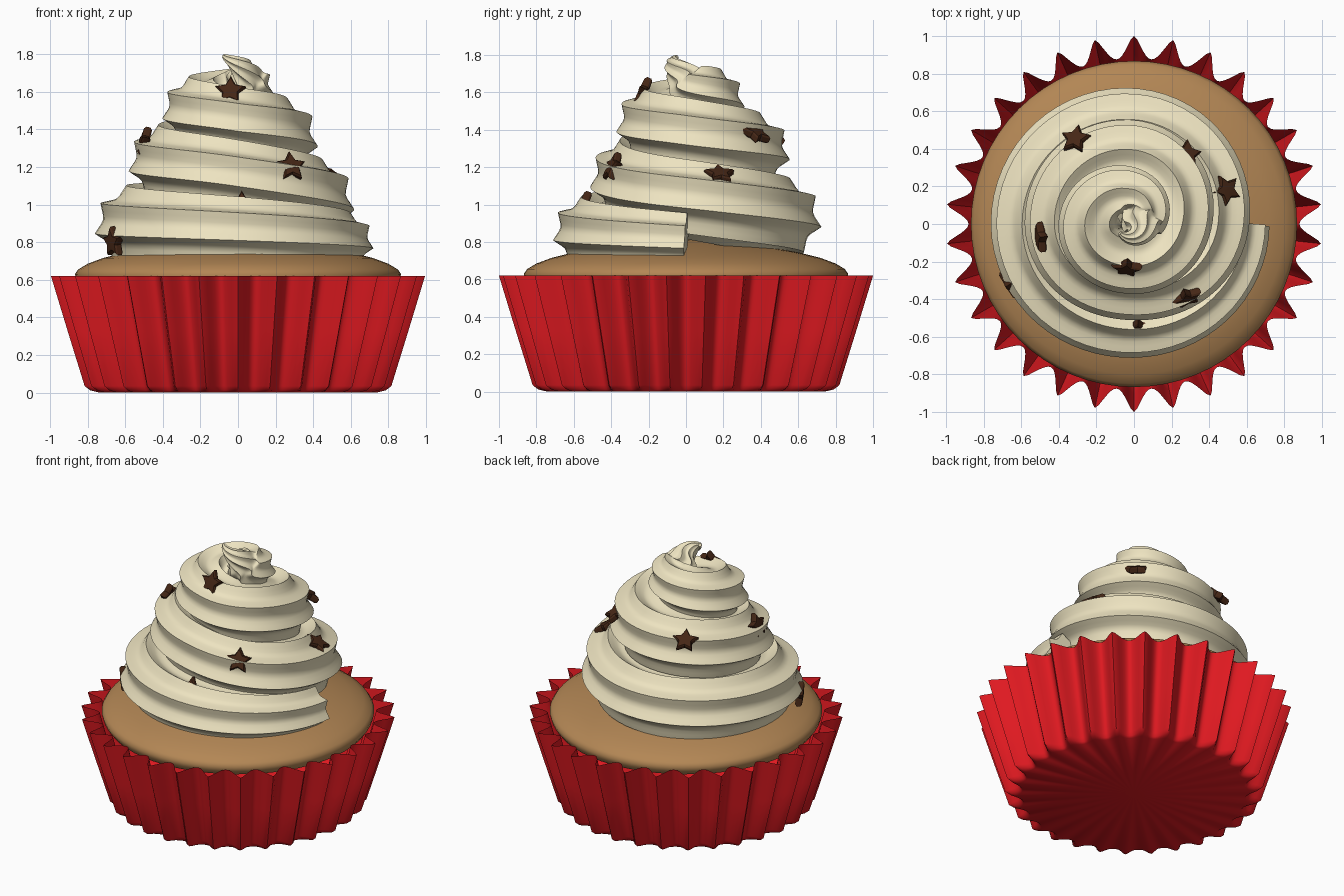
import bpy, bmesh
from math import sin, cos, pi, radians, sqrt
from mathutils import Vector

if "Cube" in bpy.data.objects:
    bpy.data.objects.remove(bpy.data.objects["Cube"])


def material(name, color):
    m = bpy.data.materials.new(name)
    m.diffuse_color = (*color, 1)
    m.use_nodes = True
    m.node_tree.nodes["Principled BSDF"].inputs["Base Color"].default_value = m.diffuse_color
    return m


def make_object(name, verts, faces, mat, angle):
    me = bpy.data.meshes.new(name)
    me.from_pydata(verts, [], faces)
    bm = bmesh.new()
    bm.from_mesh(me)
    bmesh.ops.recalc_face_normals(bm, faces=bm.faces)
    bm.to_mesh(me)
    bm.free()
    me.materials.append(mat)
    ob = bpy.data.objects.new(name, me)
    bpy.context.collection.objects.link(ob)
    bpy.ops.object.select_all(action='DESELECT')
    ob.select_set(True)
    bpy.context.view_layer.objects.active = ob
    bpy.ops.object.shade_smooth_by_angle(angle=radians(angle))
    return ob


def skin(rings, cap_start=None, cap_end=None):
    """Bridge closed rings; optional centre points close the ends."""
    n = len(rings[0])
    verts = [v for r in rings for v in r]
    faces = [(k * n + i, k * n + (i + 1) % n, (k + 1) * n + (i + 1) % n, (k + 1) * n + i)
             for k in range(len(rings) - 1) for i in range(n)]
    for point, base in ((cap_start, 0), (cap_end, (len(rings) - 1) * n)):
        if point is not None:
            verts.append(point)
            c = len(verts) - 1
            faces += [(base + i, base + (i + 1) % n, c) for i in range(n)]
    return verts, faces


red = material("red_paper", (0.75, 0.01, 0.015))
brown = material("sponge", (0.45, 0.24, 0.09))
cream = material("cream", (0.85, 0.77, 0.53))
choc = material("chocolate", (0.06, 0.02, 0.008))

# Pleated paper cup: 30 pleats, (outer radius, pleat depth, z)
PLEATS, STEPS = 30, 12


def pleat_ring(outer, depth, z):
    ring = []
    for i in range(PLEATS * STEPS):
        a = 2 * pi * i / (PLEATS * STEPS)
        w = (sqrt(cos(PLEATS / 2 * a) ** 2 + 0.03) - 0.173) / 0.842
        r = outer - depth * w
        ring.append((r * cos(a), r * sin(a), z))
    return ring


cup = [pleat_ring(*p) for p in
       ((0.74, 0.03, 0), (0.79, 0.07, 0.012), (0.82, 0.09, 0.035), (0.91, 0.105, 0.325), (1.0, 0.12, 0.62))]
make_object("paper_cup", *skin(cup, (0, 0, 0)), red, 50)

# Domed cake top
profile = [(0.84, 0.57), (0.86, 0.60), (0.867, 0.63), (0.85, 0.655), (0.80, 0.685),
           (0.72, 0.715), (0.60, 0.745), (0.45, 0.772), (0.3, 0.795), (0.15, 0.81)]
dome = [[(r * cos(2 * pi * i / 64), r * sin(2 * pi * i / 64), z) for i in range(64)] for r, z in profile]
make_object("cake", *skin(dome, None, (0, 0, 0.815)), brown, 60)

# Piped frosting: star section swept on a shrinking spiral (turns, radius, z, thickness)
path = [(0, .565, .80, .155), (.25, .52, .85, .19), (.5, .55, .89, .21), (.75, .51, .93, .21),
        (1, .40, 1.03, .21), (1.25, .31, 1.14, .20), (1.5, .38, 1.22, .20), (1.75, .35, 1.29, .20),
        (2, .21, 1.37, .20), (2.25, .18, 1.43, .19), (2.5, .22, 1.50, .18), (2.75, .14, 1.58, .15),
        (3, .04, 1.66, .11), (3.41, .09, 1.79, .012)]
path = [Vector(p) for p in path]


def spline(u):
    i = min(int(u), len(path) - 2)
    f = u - i
    p1, p2 = path[i], path[i + 1]
    p0 = path[i - 1] if i else 2 * p1 - p2
    p3 = path[i + 2] if i + 2 < len(path) else 2 * p2 - p1
    return 0.5 * (2 * p1 + (p2 - p0) * f + (2 * p0 - 5 * p1 + 4 * p2 - p3) * f ** 2
                  + (3 * p1 - p0 - 3 * p2 + p3) * f ** 3)


def centre(u):
    t, r, z, _ = spline(u)
    return Vector((r * cos(-2 * pi * t), r * sin(-2 * pi * t), z))


LOBES, SEG = 8, 48
rings = []
samples = 16 * (len(path) - 1)
for k in range(samples + 1):
    u = k / 16
    tangent = (centre(min(u + .02, len(path) - 1)) - centre(max(u - .02, 0))).normalized()
    out = Vector((0, 0, 1)).cross(tangent).normalized()
    up = tangent.cross(out)
    size = max(spline(u)[3], 0.01)
    ring = []
    for i in range(SEG):
        a = 2 * pi * i / SEG
        r = size * (1.03 - 0.22 * abs(sin(LOBES / 2 * a)))
        a -= radians(12)
        ring.append(centre(u) + out * r * cos(a) + up * r * sin(a))
    rings.append(ring)
make_object("frosting", *skin(rings, centre(0), centre(len(path) - 1)), cream, 45)

# Chocolate stars: position and facing direction
stars = [((-.04, -.23, 1.60), (-.1, -.9, .4)), ((.28, -.39, 1.20), (.3, -.85, .4)),
         ((.02, -.55, .99), (0, -.9, .35)), ((-.50, -.07, 1.33), (-.95, -.1, .3)),
         ((-.66, -.32, .80), (-.8, -.5, -.1)), ((.49, .18, 1.16), (.5, .1, .85)),
         ((.28, .37, 1.38), (.35, .4, .8)), ((-.31, .45, 1.37), (-.25, .5, .85))]
for k, (pos, facing) in enumerate(stars):
    layers = []
    for scale, z in ((.85, -.022), (1, -.012), (1, .012), (.85, .022)):
        layers.append([(scale * (.045 if i % 2 else .085) * cos(pi * i / 5 + pi / 2),
                        scale * (.045 if i % 2 else .085) * sin(pi * i / 5 + pi / 2), z) for i in range(10)])
    star = make_object(f"star_{k + 1}", *skin(layers, (0, 0, -.022), (0, 0, .026)), choc, 30)
    star.location = pos
    star.rotation_mode = 'QUATERNION'
    star.rotation_quaternion = Vector(facing).to_track_quat('Z', 'Y')
